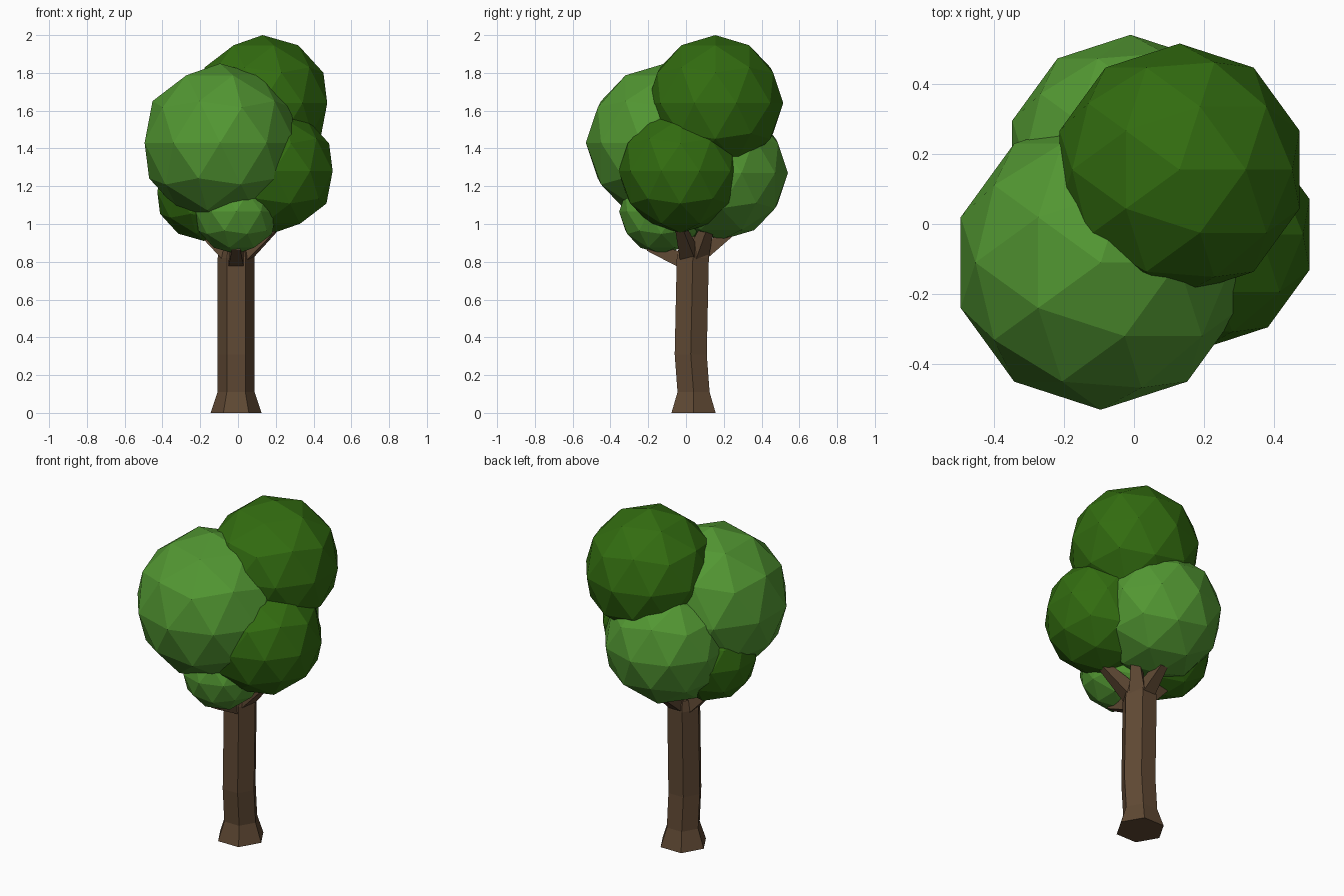
import bpy, bmesh, math
from mathutils import Vector

if "Cube" in bpy.data.objects:
    bpy.data.objects.remove(bpy.data.objects["Cube"])


def material(name, rgb):
    m = bpy.data.materials.new(name)
    m.diffuse_color = (*rgb, 1)
    m.use_nodes = True
    m.node_tree.nodes["Principled BSDF"].inputs["Base Color"].default_value = m.diffuse_color
    return m


LIGHT = material("light_green", (0.085, 0.31, 0.032))
DARK = material("dark_green", (0.032, 0.15, 0.005))
BARK = material("bark_brown", (0.115, 0.066, 0.034))


def tube(name, rings, sides, phase=0.0):
    """Closed tube through rings of (centre, radius, axis)."""
    bm = bmesh.new()
    loops = []
    for centre, radius, axis in rings:
        axis = Vector(axis).normalized()
        side = Vector((0, 0, 1)).cross(axis)
        side = side.normalized() if side.length > 1e-4 else Vector((1, 0, 0))
        up = axis.cross(side)
        loop = []
        for i in range(sides):
            a = phase + 2 * math.pi * i / sides
            loop.append(bm.verts.new(Vector(centre) + radius * (side * math.cos(a) + up * math.sin(a))))
        loops.append(loop)
    for lo, hi in zip(loops, loops[1:]):
        for i in range(sides):
            j = (i + 1) % sides
            bm.faces.new((lo[i], lo[j], hi[j], hi[i]))
    bm.faces.new(loops[0][::-1])
    bm.faces.new(loops[-1])
    bmesh.ops.recalc_face_normals(bm, faces=bm.faces)
    me = bpy.data.meshes.new(name)
    bm.to_mesh(me)
    bm.free()
    me.materials.append(BARK)
    ob = bpy.data.objects.new(name, me)
    bpy.context.collection.objects.link(ob)
    return ob


# Foliage: low-poly balls (centre, radius, colour)
foliage = {
    "foliage_front_left": ((-0.095, -0.11, 1.43), 0.42, LIGHT),
    "foliage_top": ((0.13, 0.155, 1.64), 0.36, DARK),
    "foliage_right": ((0.19, -0.03, 1.28), 0.327, DARK),
    "foliage_back": ((-0.01, 0.185, 1.27), 0.355, LIGHT),
    "foliage_left": ((-0.18, 0.03, 1.17), 0.26, DARK),
    "foliage_front_low": ((-0.01, -0.13, 1.065), 0.224, LIGHT),
}
for name, (centre, radius, mat) in foliage.items():
    bpy.ops.mesh.primitive_ico_sphere_add(subdivisions=2, radius=radius, location=centre)
    ob = bpy.context.object
    ob.name = name
    ob.data.materials.append(mat)

# Trunk: hexagonal, flared foot, slight bend
UP = (0, 0, 1)
tube("trunk", [((-0.01, 0.04, 0.0), 0.135, UP), ((-0.01, 0.04, 0.11), 0.098, UP),
               ((-0.01, 0.025, 0.31), 0.098, UP), ((-0.01, 0.036, 0.82), 0.098, UP),
               ((-0.01, 0.036, 0.88), 0.085, UP)], 6)

# Branches: tapered stubs from the trunk top into the foliage
branches = {
    "branch_front": ((-0.01, 0.0, 0.80), (-0.01, -0.20, 0.88)),
    "branch_right": ((0.02, 0.02, 0.83), (0.19, -0.03, 0.98)),
    "branch_left": ((-0.04, 0.04, 0.83), (-0.19, 0.04, 0.96)),
    "branch_back": ((-0.01, 0.06, 0.83), (-0.01, 0.23, 0.95)),
    "branch_back_right": ((0.02, 0.06, 0.83), (0.09, 0.12, 1.0)),
}
for name, (start, end) in branches.items():
    axis = Vector(end) - Vector(start)
    tube(name, [(start, 0.062, axis), (end, 0.032, axis)], 4, math.pi / 4)
